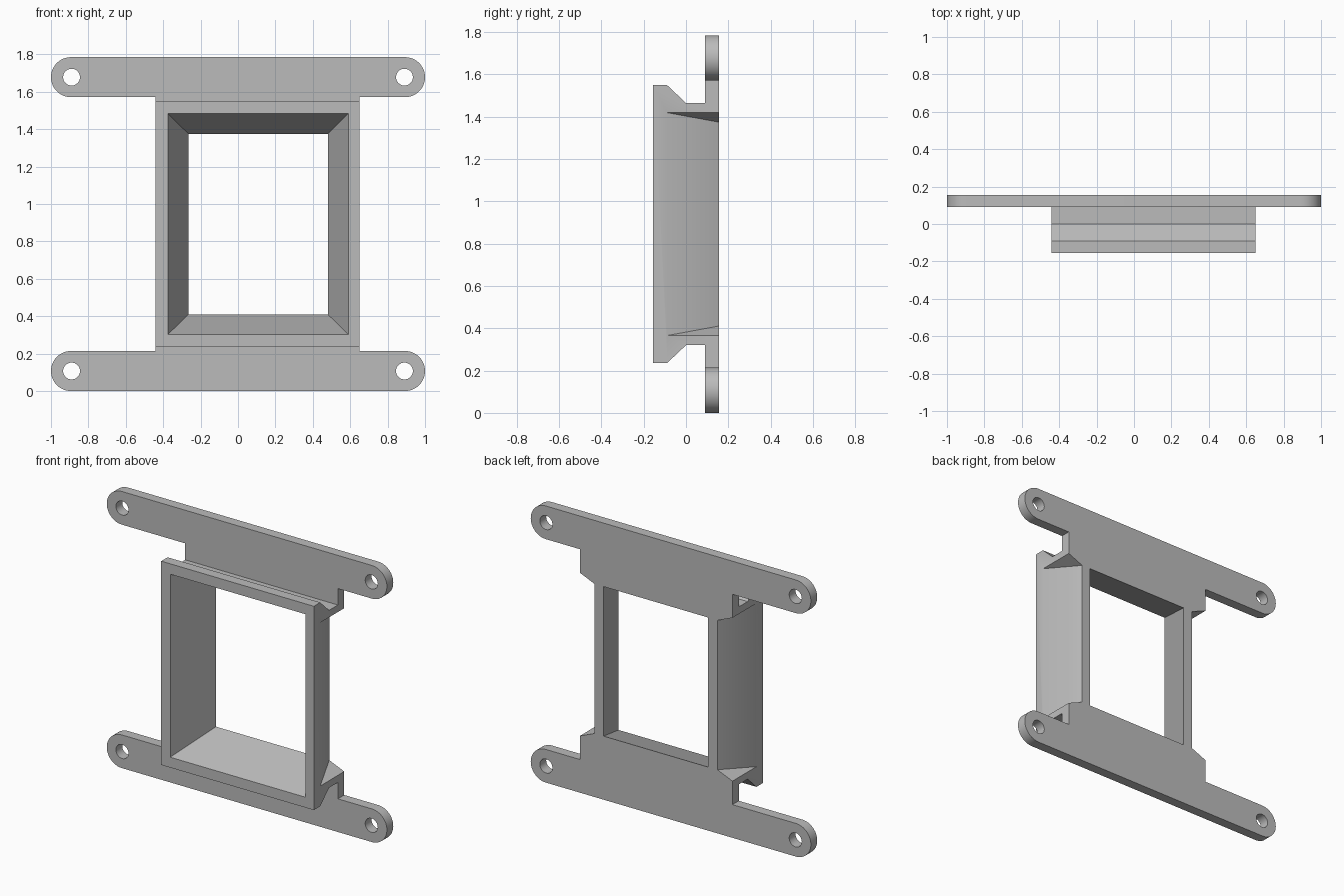
import bpy, bmesh
from math import cos, sin, pi, radians
from mathutils import Vector

if "Cube" in bpy.data.objects:
    bpy.data.objects.remove(bpy.data.objects["Cube"])

TOP = 1.785
MID = TOP / 2
LEFT, RIGHT = 0.65, -0.44          # frame sides
FRONT, PLATE, BACK = -0.155, 0.09, 0.155
BAR_R = 0.107

grey = bpy.data.materials.new("plain grey")
grey.use_nodes = True
colour = (0.5, 0.5, 0.5, 1)
grey.diffuse_color = colour
grey.node_tree.nodes["Principled BSDF"].inputs["Base Color"].default_value = colour


def add_object(name, bm):
    bmesh.ops.recalc_face_normals(bm, faces=bm.faces)
    mesh = bpy.data.meshes.new(name)
    bm.to_mesh(mesh)
    bm.free()
    mesh.materials.append(grey)
    obj = bpy.data.objects.new(name, mesh)
    bpy.context.collection.objects.link(obj)
    return obj


def prism(name, points, step):
    """Closed outline pushed along step."""
    bm = bmesh.new()
    face = bm.faces.new([bm.verts.new(p) for p in points])
    made = bmesh.ops.extrude_face_region(bm, geom=[face])["geom"]
    moved = [v for v in made if isinstance(v, bmesh.types.BMVert)]
    bmesh.ops.translate(bm, verts=moved, vec=step)
    return add_object(name, bm)


def hull(name, points):
    bm = bmesh.new()
    for p in points:
        bm.verts.new(p)
    bmesh.ops.convex_hull(bm, input=bm.verts)
    bmesh.ops.dissolve_limit(bm, angle_limit=radians(1), verts=bm.verts, edges=bm.edges)
    return add_object(name, bm)


def combine(target, tool, operation):
    """Apply a boolean and drop the tool object."""
    tool.hide_render = True
    mod = target.modifiers.new("combine", "BOOLEAN")
    mod.operation, mod.solver, mod.object = operation, "EXACT", tool
    bpy.context.view_layer.objects.active = target
    bpy.ops.object.modifier_apply(modifier=mod.name)
    bpy.data.objects.remove(tool)


# Frame body: side profile with clip grooves, mirrored top to bottom
half = [(FRONT, 1.55), (-0.09, 1.55), (0, 1.465), (PLATE, 1.465), (PLATE, 1.62), (BACK, 1.62)]
side = half + [(y, TOP - z) for y, z in reversed(half)]
frame = prism("mounting_frame", [(RIGHT, y, z) for y, z in side], (LEFT - RIGHT, 0, 0))

# Tapered window through the frame
front_rim = [Vector((x, FRONT, z)) for x in (-0.375, 0.59) for z in (0.302, 1.483)]
back_rim = [Vector((x, BACK, z)) for x in (-0.265, 0.48) for z in (0.41, 1.375)]
window = [f.lerp(b, t) for f, b in zip(front_rim, back_rim) for t in (-0.2, 1.2)]
combine(frame, hull("window_cutter", window), "DIFFERENCE")

# Wedge-shaped recesses along both sides
for x, sign in ((LEFT, 1), (RIGHT, -1)):
    points = []
    for end in (1, -1):
        outer = Vector((x, -0.09, MID + end * 0.527))
        inner = Vector((x - sign * 0.107, BACK, MID + end * 0.482))
        a, c = outer.lerp(inner, -0.5), outer.lerp(inner, 1.2)
        points += [a, c, Vector((a.x, c.y, a.z))]
    combine(frame, hull("recess_cutter", points), "DIFFERENCE")

# Rounded mounting bars with a screw hole at each end
for z in (BAR_R, TOP - BAR_R):
    outline = []
    for sign in (1, -1):
        for i in range(25):
            a = pi * i / 24 - pi / 2
            outline.append((sign * (1 - BAR_R + BAR_R * cos(a)), PLATE, z + sign * BAR_R * sin(a)))
    bar = prism("mounting_bar", outline, (0, BACK - PLATE, 0))
    for x in (-0.89, 0.89):
        ring = [(x + 0.045 * cos(pi * i / 16), 0, z + 0.045 * sin(pi * i / 16)) for i in range(32)]
        combine(bar, prism("screw_hole_cutter", ring, (0, 0.3, 0)), "DIFFERENCE")
    combine(frame, bar, "UNION")

# Clean flat areas, smooth round ends
bm = bmesh.new()
bm.from_mesh(frame.data)
bmesh.ops.remove_doubles(bm, verts=bm.verts, dist=0.0001)
bmesh.ops.dissolve_limit(bm, angle_limit=radians(0.5), verts=bm.verts, edges=bm.edges)
bm.to_mesh(frame.data)
bm.free()
bpy.ops.object.select_all(action="DESELECT")
frame.select_set(True)
bpy.context.view_layer.objects.active = frame
bpy.ops.object.shade_smooth_by_angle(angle=radians(30))
